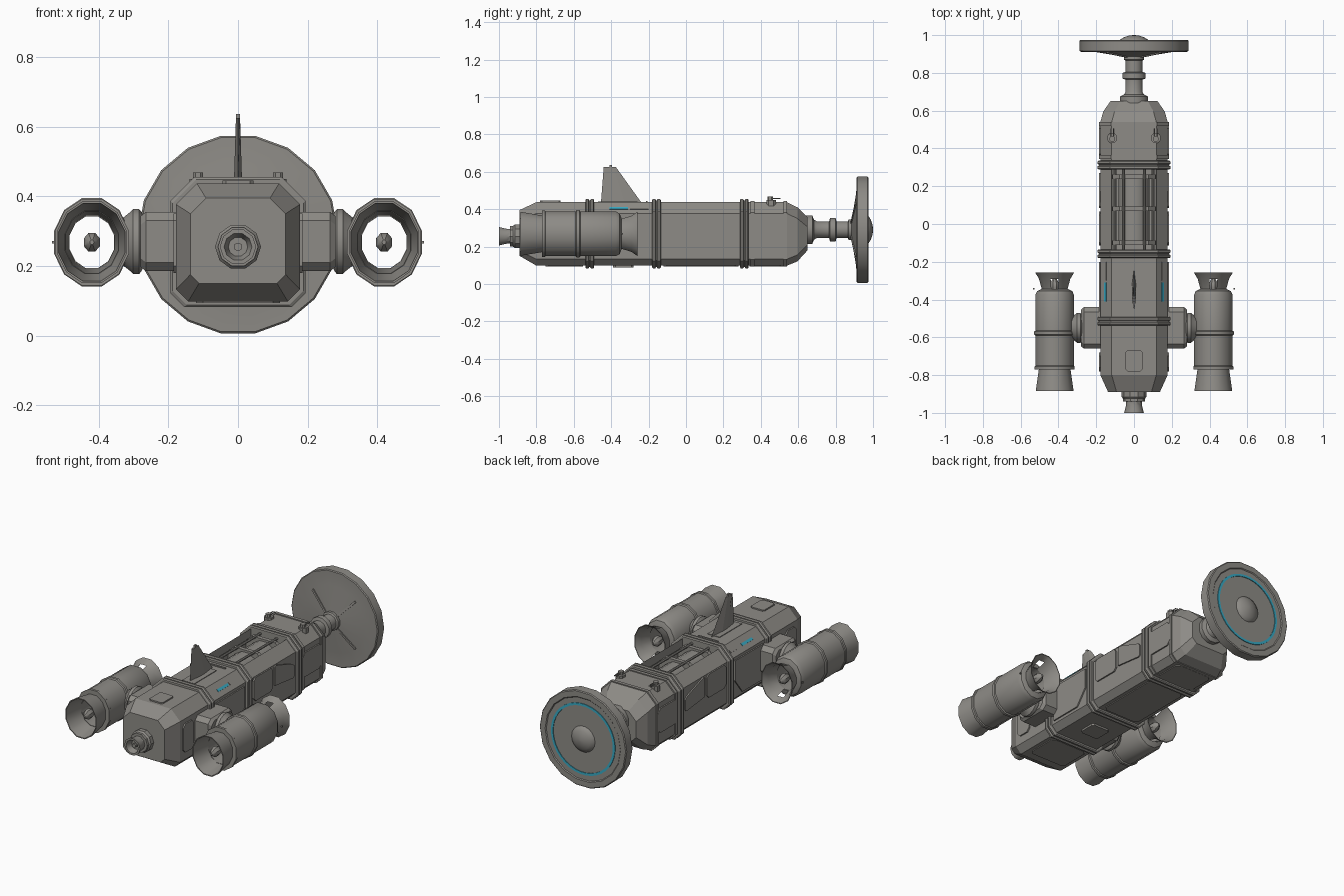
import bpy, bmesh, math
from mathutils import Vector

cube = bpy.data.objects.get("Cube")
if cube:
    bpy.data.objects.remove(cube)


def material(name, color):
    m = bpy.data.materials.new(name)
    m.use_nodes = True
    m.diffuse_color = color
    m.node_tree.nodes["Principled BSDF"].inputs["Base Color"].default_value = color
    return m


HULL = material("warm grey hull", (0.27, 0.26, 0.24, 1))
GLOW = material("cyan light", (0.04, 0.40, 0.55, 1))


def finish(name, bm, mat=HULL, smooth=False):
    bmesh.ops.recalc_face_normals(bm, faces=bm.faces)
    mesh = bpy.data.meshes.new(name)
    bm.to_mesh(mesh)
    bm.free()
    mesh.materials.append(mat)
    ob = bpy.data.objects.new(name, mesh)
    bpy.context.collection.objects.link(ob)
    if smooth:
        bpy.ops.object.select_all(action="DESELECT")
        ob.select_set(True)
        bpy.context.view_layer.objects.active = ob
        bpy.ops.object.shade_smooth_by_angle(angle=math.radians(35))
    return ob


def loft(name, rings, mat=HULL, caps=True, closed=False, smooth=False, skip=None):
    """Skin a list of equal-length point rings."""
    bm = bmesh.new()
    vs = [[bm.verts.new(p) for p in r] for r in rings]
    pairs = list(zip(vs, vs[1:])) + ([(vs[-1], vs[0])] if closed else [])
    n = len(vs[0])
    for a, b in pairs:
        for i in range(n):
            quad = (a[i], a[(i + 1) % n], b[(i + 1) % n], b[i])
            if not (skip and skip(sum((v.co for v in quad), Vector()) / 4)):
                bm.faces.new(quad)
    if caps and not closed:
        bm.faces.new(vs[0])
        bm.faces.new(vs[-1])
    return finish(name, bm, mat, smooth)


def prism(name, pts, a, b, axis, mat=HULL):
    """Extrude a flat outline along one axis from a to b."""
    place = {"x": lambda p, t: (t, p[0], p[1]),
             "y": lambda p, t: (p[0], t, p[1]),
             "z": lambda p, t: (p[0], p[1], t)}[axis]
    return loft(name, [[place(p, t) for p in pts] for t in (a, b)], mat)


def rect(u0, u1, v0, v1, c=0.0):
    if not c:
        return [(u0, v0), (u1, v0), (u1, v1), (u0, v1)]
    return [(u0 + c, v0), (u1 - c, v0), (u1, v0 + c), (u1, v1 - c),
            (u1 - c, v1), (u0 + c, v1), (u0, v1 - c), (u0, v0 + c)]


def lathe(name, profile, centre, n=12, stretch=1.0, axis="y", mat=HULL, closed=False, skip=None):
    """Turn (position, radius) pairs about the y or x axis."""
    cx, cy, cz = centre
    rings = []
    for t, r in profile:
        ring = []
        for i in range(n):
            a = math.tau * (i + 0.5) / n
            u, w = r * math.sin(a), r * stretch * math.cos(a)
            ring.append((cx + u, t, cz + w) if axis == "y" else (t, cy + u, cz + w))
        rings.append(ring)
    return loft(name, rings, mat, True, closed, True, skip)


def section(y, hw, z0, z1, c0, c1):
    """Box cross-section with small lower and large upper chamfers."""
    half = [(hw - c0, z0), (hw, z0 + c0), (hw, z1 - c1), (hw - c1, z1)]
    return [(x, y, z) for x, z in half] + [(-x, y, z) for x, z in reversed(half)]


BODY = (0.178, 0.098, 0.437, 0.035, 0.06)
RIB = (0.194, 0.082, 0.455, 0.04, 0.068)

# Hull: front section, centre deck, open bay and rear section
loft("front_hull", [section(-0.89, 0.137, 0.15, 0.395, 0.025, 0.045),
                    section(-0.80, *BODY), section(-0.15, *BODY)])
loft("rear_hull", [section(0.30, *BODY), section(0.54, *BODY),
                   section(0.595, 0.163, 0.12, 0.41, 0.035, 0.06),
                   section(0.65, 0.125, 0.18, 0.355, 0.03, 0.05)])
bay = [(x, z) for x, _, z in section(0, *BODY)]
bay = bay[:4] + [(0.113, 0.31), (-0.113, 0.31)] + bay[4:]
prism("bay_hull", bay, -0.16, 0.31, "y")

# Paired ribs around the hull joints
for y in (-0.515, -0.158, 0.312):
    for d in (-0.013, 0.013):
        loft("hull_rib", [section(y + d + e, *[v - k * s for v, s in zip(RIB, (1, -1, 1, 0, 0))])
                          for e, k in ((-0.01, 0.006), (-0.005, 0), (0.005, 0), (0.01, 0.006))])
    loft("rib_core", [section(y + e, 0.186, 0.09, 0.446, 0.038, 0.064) for e in (-0.022, 0.022)])

# Tank, hoops and pipes in the open bay
lathe("bay_tank", [(-0.11, 0.06), (-0.09, 0.085), (0.24, 0.085), (0.26, 0.06)], (0, 0, 0.33))
for y in (-0.10, 0.08, 0.25):
    prism("tank_hoop", rect(-0.113, 0.113, 0.31, 0.425, 0.035), y - 0.012, y + 0.012, "y")
for x in (-0.1, -0.055, 0.055, 0.1):
    z = 0.425 if abs(x) < 0.08 else 0.39
    lathe("bay_pipe", [(-0.14, 0.008), (0.29, 0.008)], (x, 0, z), 8)

# Nose docking port
lathe("nose_port", [(-0.88, 0.066), (-0.915, 0.066), (-0.925, 0.058), (-0.94, 0.058),
                    (-0.94, 0.042), (-0.96, 0.042), (-1.0, 0.052), (-1.0, 0.04),
                    (-0.965, 0.028), (-0.965, 0.012), (-0.985, 0.012)], (0, 0, 0.255), 10)

# Tail shaft and dish
Z = 0.29
lathe("tail_shaft", [(0.64, 0.078), (0.675, 0.078), (0.685, 0.055), (0.70, 0.046),
                     (0.765, 0.046), (0.77, 0.064), (0.80, 0.064), (0.805, 0.046),
                     (0.865, 0.046), (0.87, 0.056), (0.90, 0.056)], (0, 0, Z), 12)
lathe("dish", [(0.885, 0.05), (0.91, 0.20), (0.912, 0.283), (0.917, 0.288), (0.97, 0.288),
               (0.975, 0.283), (0.975, 0.25), (0.97, 0.245)], (0, 0, Z), 18)
lathe("dish_dome", [(0.965, 0.08), (0.975, 0.075), (0.988, 0.055), (0.997, 0.028), (1.0, 0.006)],
      (0, 0, Z), 18)
lathe("dish_light_ring", [(0.968, 0.198), (0.974, 0.198), (0.974, 0.212), (0.968, 0.212)],
      (0, 0, Z), 36, mat=GLOW, closed=True)
for k in range(4):
    a = math.pi / 4 + k * math.pi / 2
    d, w = Vector((math.cos(a), 0, math.sin(a))), Vector((-math.sin(a), 0, math.cos(a))) * 0.006
    rings = []
    for r, y in ((0.04, 0.878), (0.20, 0.903)):
        p = d * r + Vector((0, y, Z))
        rings.append([p - w, p + w, p + w + Vector((0, 0.015, 0)), p - w + Vector((0, 0.015, 0))])
    loft("dish_strut", rings)

# Dorsal fin, diamond in plan
fin = []
for y0, y1, z, t in ((-0.455, -0.235, 0.43, 0.012), (-0.44, -0.375, 0.625, 0.006)):
    m = (y0 + y1) / 2
    fin.append([(0, y0, z), (t, m - 0.02, z), (t, m + 0.02, z), (0, y1, z),
                (-t, m + 0.02, z), (-t, m - 0.02, z)])
loft("dorsal_fin", fin)
prism("fin_tip", rect(-0.006, 0.006, -0.41, -0.395), 0.62, 0.637, "z")

# Deck and belly plates
prism("deck_hatch", rect(-0.045, 0.045, -0.78, -0.67, 0.01), 0.432, 0.445, "z")
prism("deck_bar", rect(-0.065, 0.065, -0.215, -0.205), 0.43, 0.443, "z")
prism("fin_base", rect(-0.04, 0.04, -0.47, -0.26), 0.43, 0.441, "z")
prism("belly_hatch", rect(-0.06, 0.06, -0.39, -0.28, 0.012), 0.087, 0.10, "z")
for y0, y1 in ((-0.75, -0.55), (-0.12, 0.28), (0.34, 0.52)):
    prism("belly_panel", rect(-0.12, 0.12, y0, y1, 0.02), 0.093, 0.10, "z")

ASPECT = 1.17
for s in (-1, 1):
    side = "left" if s > 0 else "right"
    # Side panels
    outlines = [rect(-0.115, 0.065, 0.235, 0.375, 0.018),
                [(0.085, 0.255), (0.26, 0.235), (0.27, 0.245), (0.27, 0.305), (0.255, 0.32),
                 (0.095, 0.375), (0.085, 0.365)],
                rect(0.345, 0.53, 0.20, 0.345, 0.025),
                [(-0.47, 0.15), (-0.27, 0.15), (-0.20, 0.24), (-0.20, 0.36), (-0.47, 0.36)],
                rect(-0.78, -0.68, 0.18, 0.35, 0.02)]
    for pts in outlines:
        prism(side + "_hull_panel", pts, s * 0.17, s * 0.186, "x")

    # Light strips on the upper chamfer
    for y0, y1, mat in ((-0.41, -0.31, GLOW), (-0.30, -0.20, HULL)):
        strip = [(s * x, z) for x, z in ((0.152, 0.395), (0.141, 0.406), (0.147, 0.412), (0.158, 0.401))]
        prism(side + "_chamfer_strip", strip, y0, y1, "y", mat)

    # Frame rails on the rear section chamfers
    for y0, y1 in ((0.345, 0.365), (0.52, 0.54)):
        loft(side + "_rear_frame", [section(y, 0.185, 0.094, 0.443, 0.036, 0.062) for y in (y0, y1)])

    # Small sensor turrets
    x = s * 0.115
    prism(side + "_sensor_base", rect(x - 0.024, x + 0.024, 0.43, 0.48, 0.012), 0.41, 0.45, "z")
    prism(side + "_sensor_head", rect(x - 0.014, x + 0.014, 0.435, 0.465, 0.007), 0.45, 0.468, "z")
    for d in (-0.006, 0.006):
        lathe(side + "_sensor_probe", [(0.455, 0.003), (0.505, 0.003)], (x + d, 0, 0.458), 6)

    # Engine pylon
    py = [[(s * x, y, z) for y, z in rect(-0.66 + i, -0.44 - i, 0.185 + i, 0.355 - i, 0.025)]
          for x, i in ((0.16, 0), (0.265, 0), (0.28, 0.012))]
    loft(side + "_pylon", py)
    lathe(side + "_pylon_joint", [(s * t, r) for t, r in ((0.27, 0.06), (0.278, 0.075), (0.284, 0.081),
          (0.302, 0.081), (0.308, 0.075), (0.33, 0.06))], (0, -0.55, 0.27), 16, ASPECT, "x")

    # Hollow engine with flared ends, and slots in the rear neck
    c = (s * 0.42, 0, 0.268)
    lathe(side + "_engine", [(-0.77, 0.078), (-0.77, 0.110), (-0.755, 0.110), (-0.75, 0.106),
          (-0.59, 0.106), (-0.585, 0.112), (-0.57, 0.112), (-0.565, 0.106), (-0.375, 0.106),
          (-0.355, 0.096), (-0.345, 0.075), (-0.345, 0.068)], c, 12, ASPECT, closed=True)
    lathe(side + "_engine_intake", [(-0.885, 0.104), (-0.765, 0.086), (-0.765, 0.079), (-0.885, 0.099)],
          c, 12, ASPECT, closed=True)
    lathe(side + "_engine_nozzle", [(-0.35, 0.069), (-0.29, 0.086), (-0.258, 0.106),
          (-0.258, 0.102), (-0.29, 0.082), (-0.35, 0.066)], c, 12, ASPECT, closed=True,
          skip=lambda p: abs(p.x - c[0]) < 0.01 and -0.34 < p.y < -0.30)
    for y, d in ((-0.80, -1), (-0.34, 1)):
        lathe(side + "_engine_hub", [(y - d * 0.03, 0.012), (y, 0.025), (y + d * 0.025, 0.025),
              (y + d * 0.045, 0.014), (y + d * 0.055, 0.006)], c, 8, ASPECT)
    prism(side + "_engine_stud", rect(s * 0.53 - 0.004, s * 0.53 + 0.004, -0.348, -0.338),
          0.264, 0.272, "z")
